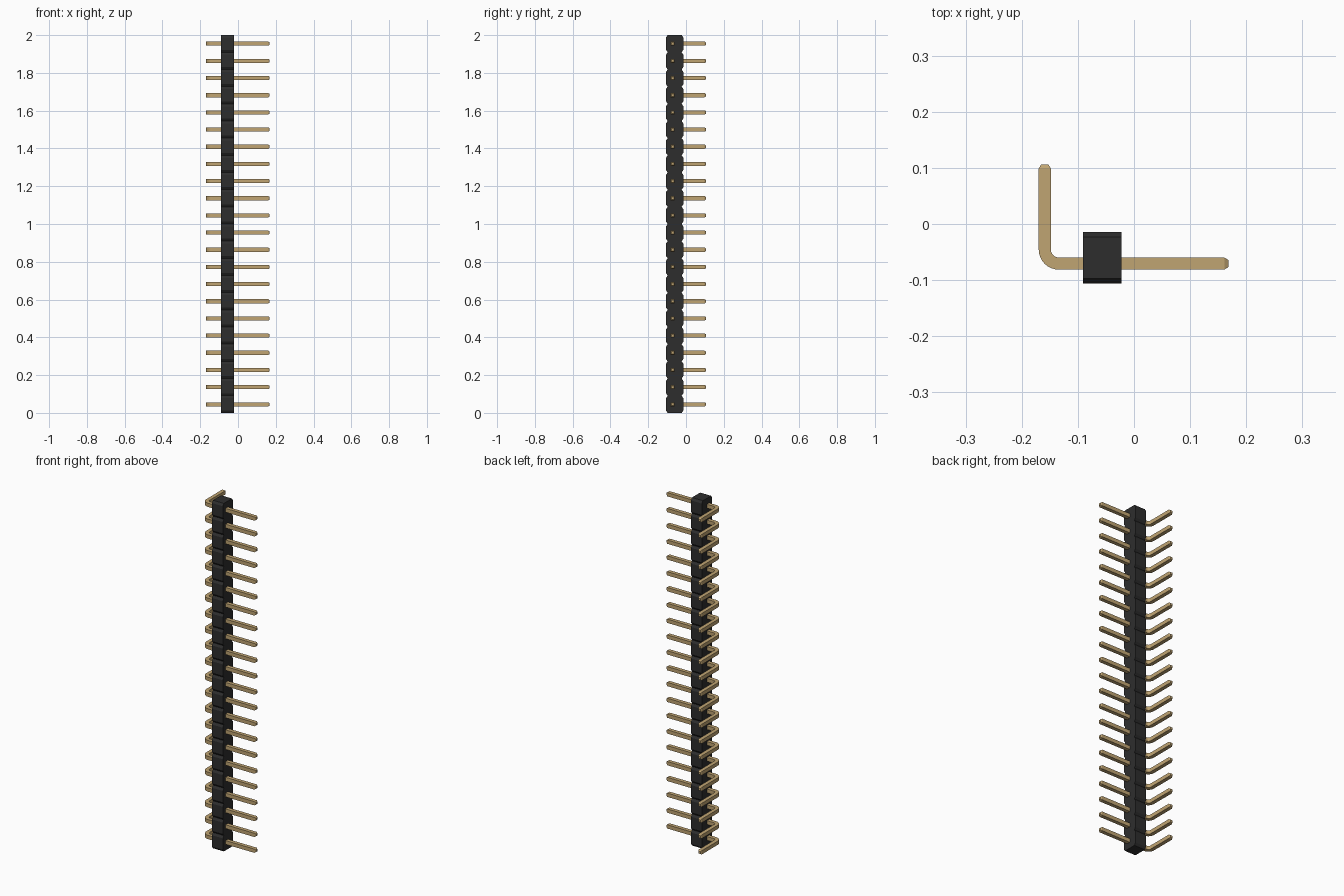
import bpy, bmesh, math
from mathutils import Vector

cube = bpy.data.objects.get("Cube")
if cube:
    bpy.data.objects.remove(cube, do_unlink=True)

COUNT = 22
PITCH = 2.0 / COUNT


def material(name, color):
    m = bpy.data.materials.new(name)
    m.use_nodes = True
    m.diffuse_color = color
    b = m.node_tree.nodes["Principled BSDF"]
    b.inputs["Base Color"].default_value = color
    b.inputs["Roughness"].default_value = 0.5
    return m


def add_object(name, bm, mat):
    bmesh.ops.recalc_face_normals(bm, faces=bm.faces)
    mesh = bpy.data.meshes.new(name)
    bm.to_mesh(mesh)
    bm.free()
    mesh.materials.append(mat)
    obj = bpy.data.objects.new(name, mesh)
    bpy.context.collection.objects.link(obj)
    return obj


black = material("black plastic", (0.027, 0.027, 0.027, 1))
gold = material("gold metal", (0.53, 0.375, 0.17, 1))

# Housing: a row of octagonal cells, extruded sideways
X0, X1 = -0.091, -0.022
Y0, Y1 = -0.106, -0.014
CY, CZ = 0.009, 0.013
bm = bmesh.new()
rows = []
for i in range(COUNT):
    z0, z1 = i * PITCH, (i + 1) * PITCH
    levels = [(z0, CY), (z0 + CZ, 0), (z1 - CZ, 0)]
    if i == COUNT - 1:
        levels.append((z1, CY))
    for z, inset in levels:
        rows.append([bm.verts.new(p) for p in (
            (X0, Y0 + inset, z), (X1, Y0 + inset, z),
            (X1, Y1 - inset, z), (X0, Y1 - inset, z))])
for a, b in zip(rows, rows[1:]):
    for k in range(4):
        n = (k + 1) % 4
        bm.faces.new((a[k], a[n], b[n], b[k]))
bm.faces.new(rows[0])
bm.faces.new(rows[-1])
add_object("housing", bm, black)

# Right-angle pin: square section swept along an L path with tapered tips
HALF = 0.0108
PX, PY = -0.159, -0.0705
BEND, STEPS, TIP = 0.025, 8, 0.007
path = [(0.168, PY, 0, 0.6), (0.168 - TIP, PY, 0, 1)]
for s in range(STEPS + 1):
    t = math.pi / 2 * s / STEPS
    path.append((PX + BEND - BEND * math.sin(t),
                 PY + BEND - BEND * math.cos(t), t, 1))
path += [(PX, 0.106 - TIP, math.pi / 2, 1), (PX, 0.106, math.pi / 2, 0.6)]

bm = bmesh.new()
rings = []
for x, y, t, scale in path:
    side = Vector((math.sin(t), math.cos(t), 0)) * HALF * scale
    up = Vector((0, 0, HALF * scale))
    c = Vector((x, y, 0))
    rings.append([bm.verts.new(c + side * u + up * v)
                  for u, v in ((-1, -1), (1, -1), (1, 1), (-1, 1))])
for a, b in zip(rings, rings[1:]):
    for k in range(4):
        n = (k + 1) % 4
        bm.faces.new((a[k], a[n], b[n], b[k]))
bm.faces.new(rings[0])
bm.faces.new(rings[-1])
pin = add_object("pin_1", bm, gold)
pin.location.z = PITCH / 2

bpy.ops.object.select_all(action='DESELECT')
pin.select_set(True)
bpy.context.view_layer.objects.active = pin
bpy.ops.object.shade_smooth_by_angle(angle=math.radians(25))

# Repeat the pin once per cell
for i in range(1, COUNT):
    copy = bpy.data.objects.new(f"pin_{i + 1}", pin.data)
    copy.location.z = (i + 0.5) * PITCH
    bpy.context.collection.objects.link(copy)
